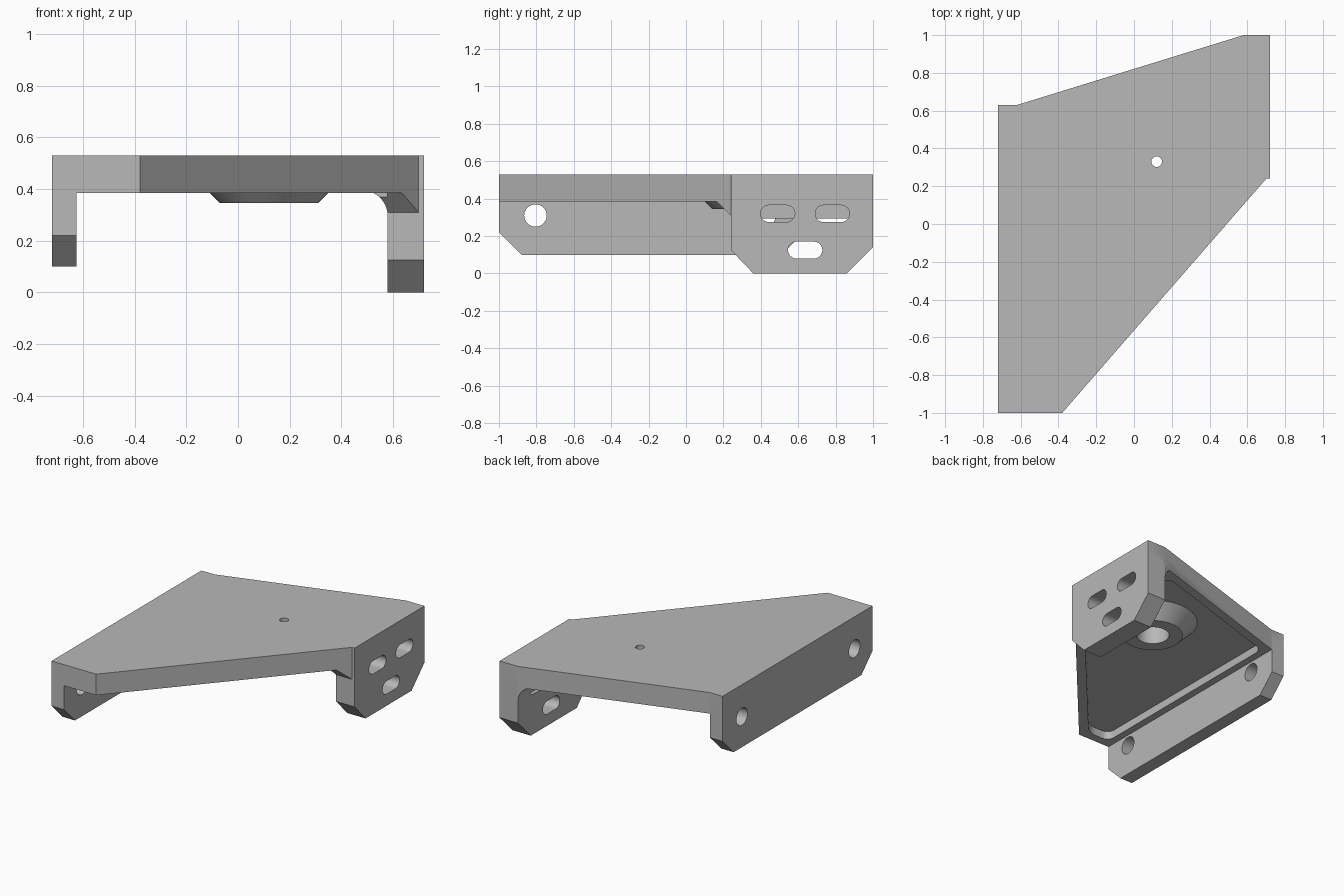
import bpy, bmesh, math
from mathutils import Vector

old = bpy.data.objects.get("Cube")
if old:
    bpy.data.objects.remove(old, do_unlink=True)

grey = bpy.data.materials.new("plain_grey")
grey.use_nodes = True
COLOR = (0.48, 0.48, 0.48, 1)
grey.diffuse_color = COLOR
grey.node_tree.nodes["Principled BSDF"].inputs["Base Color"].default_value = COLOR


def make_object(name, bm):
    bmesh.ops.recalc_face_normals(bm, faces=bm.faces[:])
    mesh = bpy.data.meshes.new(name)
    bm.to_mesh(mesh)
    bm.free()
    mesh.materials.append(grey)
    ob = bpy.data.objects.new(name, mesh)
    bpy.context.collection.objects.link(ob)
    return ob


def prism(name, outline, axis, lo, hi, corner=0):
    """Extrude a 2D outline along an axis, optionally rounding its corners."""
    place = {"x": lambda a, b, h: (h, a, b),
             "y": lambda a, b, h: (a, h, b),
             "z": lambda a, b, h: (a, b, h)}[axis]
    bm = bmesh.new()
    face = bm.faces.new([bm.verts.new(place(a, b, lo)) for a, b in outline])
    bmesh.ops.extrude_face_region(bm, geom=[face])
    bm.verts.ensure_lookup_table()
    top = bm.verts[len(outline):]
    bmesh.ops.translate(bm, verts=top, vec=Vector(place(0, 0, hi - lo)))
    if corner:
        i = "xyz".index(axis)
        sides = [e for e in bm.edges
                 if abs(e.verts[0].co[i] - e.verts[1].co[i]) > 1e-4]
        bmesh.ops.bevel(bm, geom=sides, offset=corner, segments=6,
                        profile=0.5, affect="EDGES")
    return make_object(name, bm)


def cone(name, x, y, r_low, r_high, lo, hi):
    bm = bmesh.new()
    bmesh.ops.create_cone(bm, cap_ends=True, segments=48,
                          radius1=r_low, radius2=r_high, depth=hi - lo)
    bmesh.ops.translate(bm, verts=bm.verts[:], vec=(x, y, (lo + hi) / 2))
    return make_object(name, bm)


def slot(name, y, z, half_length, r, x_lo, x_hi):
    """Round-ended opening through a side wall; half_length 0 gives a hole."""
    outline = []
    for side, start in ((1, -math.pi / 2), (-1, math.pi / 2)):
        for i in range(17 if half_length else 16):
            a = start + math.pi * i / 16
            outline.append((y + side * half_length + r * math.cos(a),
                            z + r * math.sin(a)))
    return prism(name, outline, "x", x_lo, x_hi)


def combine(target, other, operation):
    mod = target.modifiers.new(operation.lower(), "BOOLEAN")
    mod.operation = operation
    mod.solver = "EXACT"
    mod.object = other
    other.hide_render = True
    graph = bpy.context.evaluated_depsgraph_get()
    mesh = bpy.data.meshes.new_from_object(target.evaluated_get(graph))
    target.modifiers.clear()
    target.data = mesh
    bpy.data.objects.remove(other, do_unlink=True)


TOP, UNDER, FLOOR = 0.53, 0.385, 0.44

# Deck plate with a shallow pocket beneath
bracket = prism("bracket", [(-.72, -1), (-.38, -1), (.70, .24), (.72, .24),
                            (.72, 1), (.58, 1), (-.62, .63), (-.72, .63)],
                "z", UNDER, TOP)
combine(bracket, prism("pocket", [(-.575, -.94), (-.41, -.94), (.46, .057),
                                  (.46, .90), (-.575, .58)],
                       "z", UNDER - .1, FLOOR, .05), "DIFFERENCE")

# Long wall with two round holes
long_wall = prism("long_wall", [(-1, .22), (-.88, .10), (.51, .10), (.63, .22),
                                (.63, .46), (-1, .46)], "x", -.72, -.625)
for y in (-.805, .42):
    combine(long_wall, slot("round_hole", y, .31, 0, .06, -.8, -.5), "DIFFERENCE")
combine(bracket, long_wall, "UNION")

# Thick short wall with three slots
short_wall = prism("short_wall", [(.24, .125), (.36, 0), (.86, 0), (1, .14),
                                  (1, .46), (.24, .46)], "x", .58, .72)
for y, z in ((.49, .32), (.783, .32), (.637, .125)):
    combine(short_wall, slot("slot", y, z, .047, .045, .5, .8), "DIFFERENCE")
combine(bracket, short_wall, "UNION")

# Rounded fillet inside the short wall, trimmed to the sloping back edge
arc = [(.48 + .1 * math.sin(a), .295 + .1 * math.cos(a))
       for a in (math.pi / 2 * i / 10 for i in range(11))]
fillet = prism("fillet", arc + [(.60, .295), (.60, .41), (.48, .41)], "y", .18, 1)
combine(fillet, prism("fillet_trim", [(.4, .18), (.54, .06), (.70, .24),
                                      (.70, 1), (.58, 1), (.4, .9445)],
                      "z", .2, .5), "INTERSECT")
combine(fillet, prism("fillet_bevel", [(.1, .20), (.24, .20), (.24, .31),
                                       (.165, .385), (.1, .385)],
                      "x", .4, .8), "DIFFERENCE")
combine(bracket, fillet, "UNION")

# Sloped gusset between the short wall and the diagonal edge
gusset = prism("gusset", [(.165, .385), (.24, .31), (.30, .31), (.30, .41),
                          (.165, .41)], "x", .58, .70)
combine(gusset, prism("gusset_trim", [(.5, .0104), (.70, .24), (.70, .4), (.5, .4)],
                      "z", .2, .5), "INTERSECT")
combine(bracket, gusset, "UNION")

# Tapered boss with a counterbore and a small through hole
bx, by = .12, .33
combine(bracket, cone("boss", bx, by, .19, .295, .345, .45), "UNION")
combine(bracket, cone("counterbore", bx, by, .105, .105, .2, .47), "DIFFERENCE")
combine(bracket, cone("through_hole", bx, by, .028, .028, .4, .7), "DIFFERENCE")

# Smooth the round surfaces and keep the hard edges crisp
bpy.ops.object.select_all(action="DESELECT")
bracket.select_set(True)
bpy.context.view_layer.objects.active = bracket
bpy.ops.object.shade_smooth_by_angle(angle=math.radians(25))
